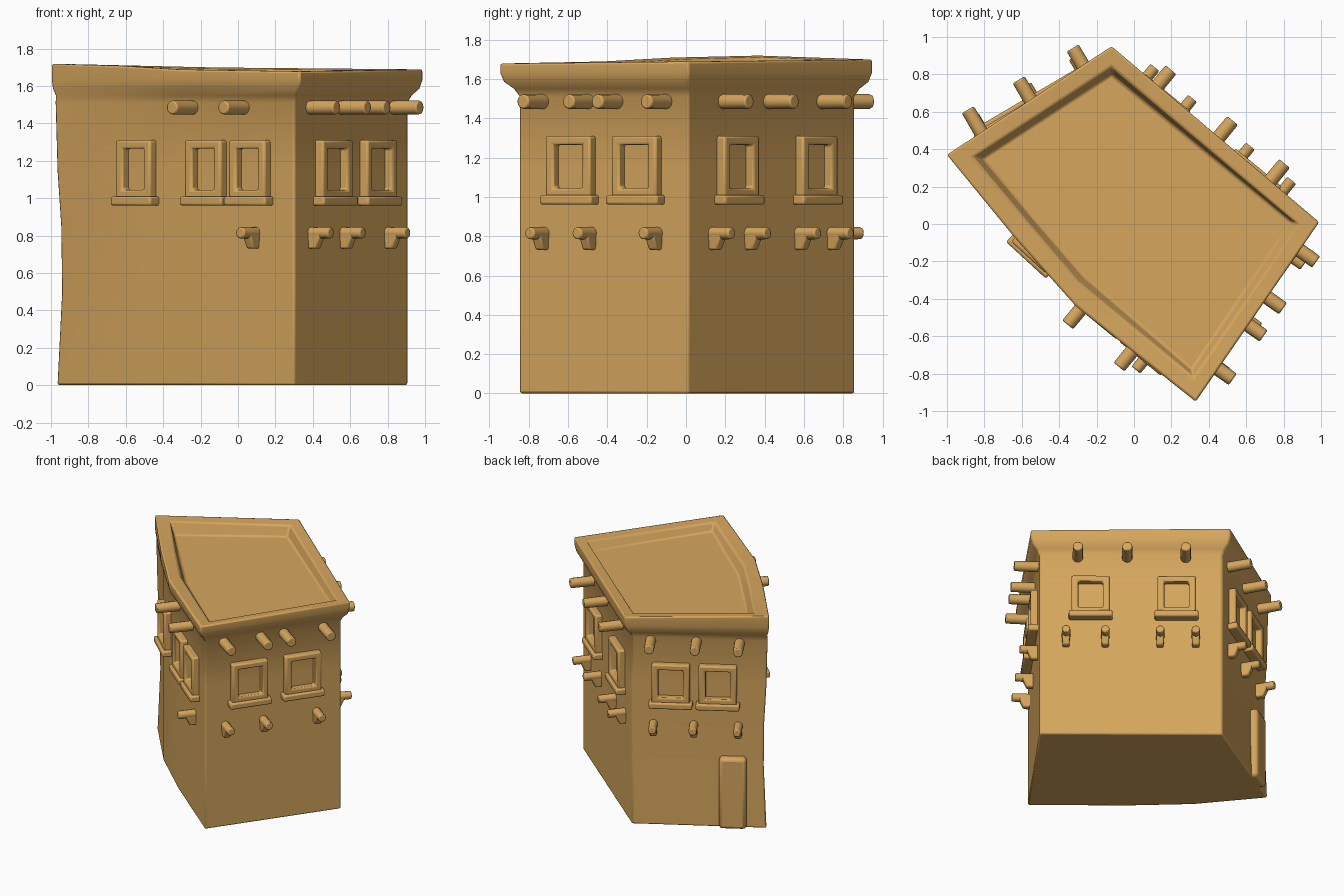
import bpy, bmesh, math
from mathutils import Vector, Matrix

cube = bpy.data.objects.get("Cube")
if cube:
    bpy.data.objects.remove(cube, do_unlink=True)

clay = bpy.data.materials.new("tan_clay")
clay.use_nodes = True
clay.diffuse_color = (0.67, 0.38, 0.11, 1)
clay.node_tree.nodes["Principled BSDF"].inputs["Base Color"].default_value = clay.diffuse_color


def finish(bm, name, matrix=Matrix(), bevel=0.0):
    """Turn a bmesh into a named, smoothed clay object."""
    bmesh.ops.recalc_face_normals(bm, faces=bm.faces)
    mesh = bpy.data.meshes.new(name)
    bm.to_mesh(mesh)
    bm.free()
    obj = bpy.data.objects.new(name, mesh)
    bpy.context.collection.objects.link(obj)
    obj.matrix_world = matrix
    mesh.materials.append(clay)
    if bevel:
        mod = obj.modifiers.new("soft_edges", "BEVEL")
        mod.width, mod.segments, mod.limit_method = bevel, 2, "ANGLE"
        mod.angle_limit = math.radians(40)
    bpy.ops.object.select_all(action="DESELECT")
    obj.select_set(True)
    bpy.context.view_layer.objects.active = obj
    bpy.ops.object.shade_smooth_by_angle(angle=math.radians(35))
    return obj


def loft(rings, closed=False):
    """Skin a stack of equal rings; cap the ends, or join last to first."""
    bm = bmesh.new()
    loops = [[bm.verts.new(p) for p in ring] for ring in rings]
    n = len(loops[0])
    pairs = list(zip(loops, loops[1:]))
    if closed:
        pairs.append((loops[-1], loops[0]))
    else:
        bm.faces.new(loops[0])
        bm.faces.new(loops[-1])
    for a, b in pairs:
        for i in range(n):
            j = (i + 1) % n
            bm.faces.new((a[i], a[j], b[j], b[i]))
    return bm


# Plan outlines, counter-clockwise: front, right, back, left, bend, front bend
wall = [(0.30, -0.85), (0.91, 0.01), (-0.12, 0.86), (-0.97, 0.36), (-0.62, -0.06), (-0.26, -0.39)]
eave = [(0.33, -0.95), (0.99, 0.01), (-0.12, 0.95), (-1.0, 0.37), (-0.64, -0.07), (-0.31, -0.44)]
lip = [(0.32, -0.82), (0.88, 0.0), (-0.12, 0.84), (-0.86, 0.36), (-0.57, 0.01), (-0.30, -0.31)]
floor = [(0.31, -0.78), (0.84, 0.01), (-0.12, 0.80), (-0.81, 0.35), (-0.54, 0.03), (-0.27, -0.28)]
rim_z = [1.68, 1.69, 1.70, 1.72, 1.71, 1.69]


def wall_ring(z, flare, bow):
    ring = [Vector((*w, z)).lerp(Vector((*e, z)), flare) for w, e in zip(wall, eave)]
    ring[3].x += bow      # sagging left corner
    return ring


# Body: walls, flared cornice, rim and sunken roof
rings = [wall_ring(z, f, b) for z, f, b in (
    (0, 0, 0), (0.5, 0, 0.025), (0.85, 0, 0.02), (1.15, 0, 0), (1.51, 0, -0.01),
    (1.55, 0.3, 0), (1.585, 0.8, 0), (1.63, 1, 0))]
rings.append([(*p, z) for p, z in zip(eave, rim_z)])
rings.append([(*p, z - 0.01) for p, z in zip(lip, rim_z)])
rings.append([(*p, 1.61) for p in floor])
finish(loft(rings), "tower_body", bevel=0.012)


def on_wall(side, t, z):
    """Frame on a wall: x outward, y along the wall, z up."""
    a, b = Vector((*wall[side], 0)), Vector((*wall[(side + 1) % 6], 0))
    along = (b - a).normalized()
    out = Vector((along.y, -along.x, 0))
    origin = a.lerp(b, t) + Vector((0, 0, z))
    m = Matrix((out, along, (0, 0, 1))).transposed().to_4x4()
    return Matrix.Translation(origin) @ m


def rect(x, w, h):
    return [(x, -w, -h), (x, w, -h), (x, w, h), (x, -w, h)]


def slab(x0, x1, w, h):
    return loft([rect(x0, w, h), rect(x1, w, h)])


def window(side, t, w=0.14):
    # Raised frame around the opening, and a deeper sill
    frame = loft([rect(-0.03, w, 0.155), rect(0.05, w, 0.155),
                  rect(0.05, w - 0.05, 0.11), rect(-0.03, w - 0.05, 0.11)], closed=True)
    finish(frame, "window_frame", on_wall(side, t, 1.155), 0.012)
    finish(slab(-0.03, 0.07, w + 0.02, 0.025), "window_sill", on_wall(side, t, 0.985), 0.012)


def beam(name, side, t, z, radius, length):
    bm = bmesh.new()
    spin = Matrix.Translation((length / 2 - 0.02, 0, 0)) @ Matrix.Rotation(math.pi / 2, 4, "Y")
    bmesh.ops.create_cone(bm, cap_ends=True, segments=12, radius1=radius, radius2=radius * 0.95,
                          depth=length + 0.04, matrix=spin)
    finish(bm, name, on_wall(side, t, z), 0.008)


def lower_beam(side, t):
    beam("lower_beam", side, t, 0.815, 0.032, 0.13)
    # Wedge support underneath
    wedge = loft([[(-0.03, -0.025, -0.05), (0.045, -0.025, -0.05), (0.045, 0.025, -0.05), (-0.03, 0.025, -0.05)],
                  [(-0.03, -0.03, 0.05), (0.09, -0.03, 0.05), (0.09, 0.03, 0.05), (-0.03, 0.03, 0.05)]])
    finish(wedge, "beam_bracket", on_wall(side, t, 0.78), 0.01)


# Details per wall: windows, upper beams, lower beams
details = {
    0: ((0.32, 0.71), (0.14, 0.41, 0.58, 0.87), (0.15, 0.43, 0.82)),
    1: ((0.28, 0.75), (0.21, 0.48, 0.80), (0.145, 0.36, 0.66, 0.855)),
    2: ((0.29, 0.64), (0.14, 0.48, 0.80), (0.16, 0.46, 0.79)),
    4: ((0.25,), (), ()),
    5: ((0.18, 0.60), (0.03, 0.52), (0.63,)),
}
for side, (windows, uppers, lowers) in details.items():
    for t in windows:
        window(side, t, 0.125 if side > 2 else 0.14)
    for t in uppers:
        beam("upper_beam", side, t, 1.485, 0.039, 0.175)
    for t in lowers:
        lower_beam(side, t)

# Upright slab at the foot of the back left wall
finish(slab(-0.06, 0.045, 0.1, 0.285), "wall_buttress", on_wall(2, 0.75, 0.285), 0.025)
